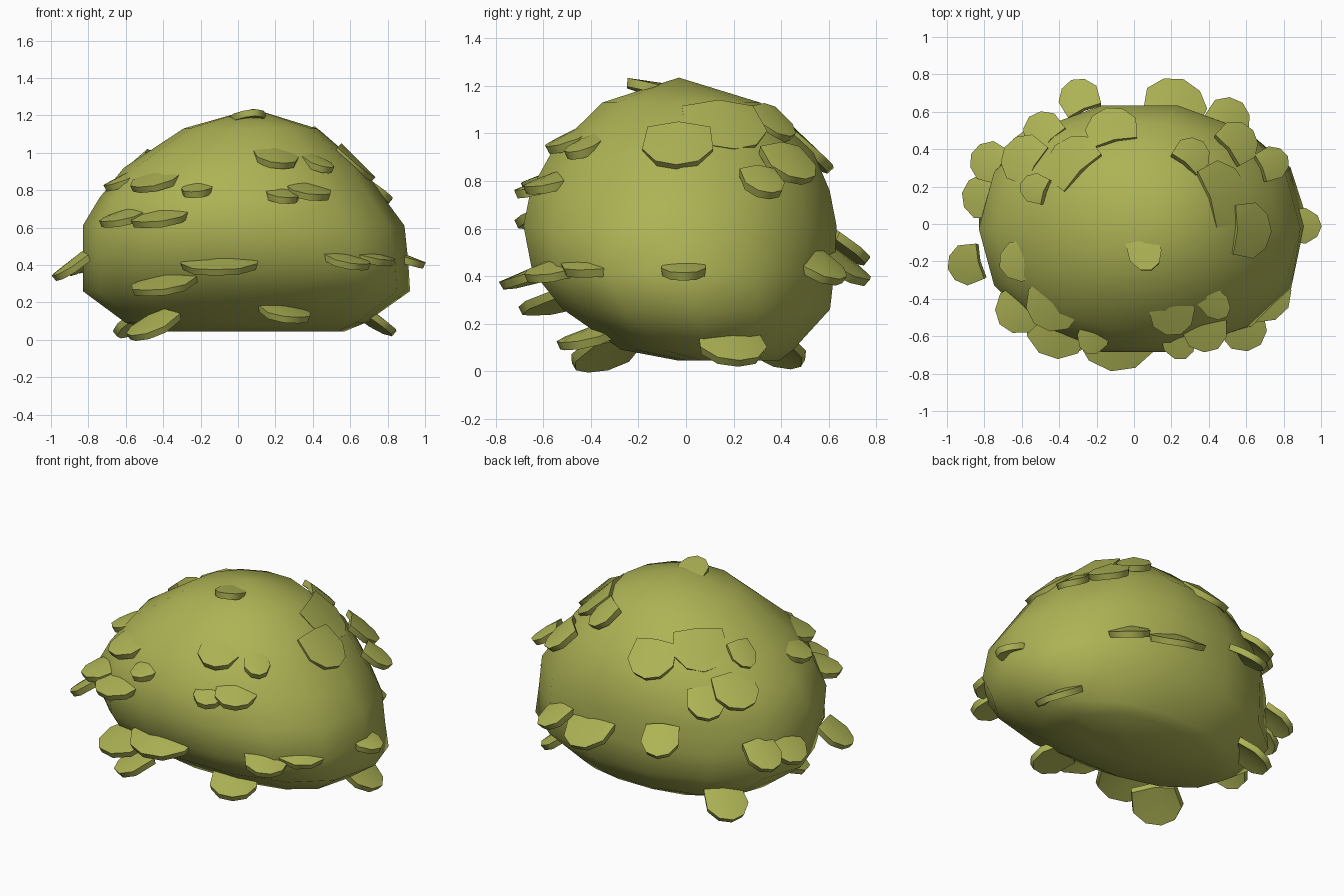
import bpy, bmesh, math
from mathutils import Vector, Matrix
from mathutils.bvhtree import BVHTree

if "Cube" in bpy.data.objects:
    bpy.data.objects.remove(bpy.data.objects["Cube"])

green = bpy.data.materials.new("olive green")
green.diffuse_color = (0.42, 0.45, 0.09, 1)
green.use_nodes = True
green.node_tree.nodes["Principled BSDF"].inputs["Base Color"].default_value = green.diffuse_color


def finish(bm, name, angle):
    bmesh.ops.recalc_face_normals(bm, faces=bm.faces)
    me = bpy.data.meshes.new(name)
    bm.to_mesh(me)
    bm.free()
    me.materials.append(green)
    me.shade_smooth()
    me.set_sharp_from_angle(angle=math.radians(angle))
    ob = bpy.data.objects.new(name, me)
    bpy.context.collection.objects.link(ob)


# Bush body: lofted low-poly rings (z, x min, x max, y min, y max)
rings = [(0.045, -0.42, 0.57, -0.04, 0.40), (0.09, -0.60, 0.68, -0.28, 0.46),
         (0.26, -0.83, 0.92, -0.53, 0.62), (0.42, -0.83, 0.91, -0.66, 0.64),
         (0.61, -0.83, 0.89, -0.70, 0.65), (0.76, -0.74, 0.78, -0.67, 0.62),
         (0.92, -0.61, 0.67, -0.58, 0.55), (1.13, -0.29, 0.42, -0.36, 0.32)]
N = 14


def ring_point(a, z, x0, x1, y0, y1):
    c, s = math.cos(a), math.sin(a)
    # the lower front right corner is fuller
    e = 0.8 if (z < 0.5 and c > 0 and s < 0) else 0.96
    c, s = (math.copysign(abs(t) ** e, t) for t in (c, s))
    return ((x0 + x1) / 2 + (x1 - x0) / 2 * c, (y0 + y1) / 2 + (y1 - y0) / 2 * s, z)


bm = bmesh.new()
loops = [[bm.verts.new(ring_point(2 * math.pi * i / N, *r)) for i in range(N)] for r in rings]
for lo, hi in zip(loops, loops[1:]):
    for i in range(N):
        j = (i + 1) % N
        bm.faces.new((lo[i], lo[j], hi[j], hi[i]))
bm.faces.new(loops[0][::-1])
top = bm.verts.new((0.08, -0.03, 1.235))
for i in range(N):
    bm.faces.new((loops[-1][i], loops[-1][(i + 1) % N], top))
bm.normal_update()
surface = BVHTree.FromBMesh(bm)
finish(bm, "bush_body", 70)

# Leaf placements: x, y, z, width
front_leaves = [
    (-0.48, -0.36, 0.09, .30), (-0.42, -0.56, 0.32, .36), (-0.10, -0.64, 0.44, .42),
    (0.27, -0.43, 0.16, .27), (0.60, -0.57, 0.44, .25), (0.72, -0.39, 0.47, .30),
    (0.91, -0.01, 0.44, .19), (-0.63, -0.47, 0.67, .26), (-0.43, -0.58, 0.68, .34),
    (-0.42, -0.42, 0.84, .30), (-0.62, -0.20, 0.86, .22), (-0.20, -0.56, 0.78, .17),
    (0.20, -0.47, 0.96, .24), (0.42, -0.42, 0.92, .15), (0.24, -0.63, 0.78, .18),
    (0.39, -0.58, 0.81, .24), (0.06, -0.16, 1.21, .18)]
back_leaves = [
    (0.75, 0.20, 0.12, .29), (0.62, -0.03, 0.93, .30), (0.50, 0.17, 1.03, .36),
    (0.57, 0.45, 0.88, .24), (0.75, 0.33, 0.80, .18), (0.32, 0.38, 1.05, .20),
    (-0.83, 0.15, 0.43, .24), (-0.79, 0.34, 0.44, .22), (-0.57, 0.40, 0.10, .25),
    (-0.35, 0.35, 0.98, .32), (-0.12, 0.52, 0.92, .28), (-0.52, 0.19, 0.92, .16),
    (-0.61, 0.36, 0.80, .27), (-0.50, 0.51, 0.75, .22), (-0.30, 0.69, 0.53, .22),
    (0.23, 0.67, 0.47, .34), (0.52, 0.58, 0.45, .24), (-0.91, -0.22, 0.40, .22)]

# Leaf outline: u points outward, v runs across
outline = [(-.5, .44), (.05, .5), (.38, .3), (.5, 0)]
left = [(u, -v) for u, v in outline[:3]]


def add_leaf(bm, x, y, z, w, tilt):
    yaw = math.atan2(y, x)
    p = Vector((x, y, z))
    # upper leaves are half sunk into the body
    if 0.6 < z < 1.2:
        co, nor, _, _ = surface.find_nearest(p)
        p += nor * max(0, 0.012 - (p - co).dot(nor))
    m = (Matrix.Translation(p) @ Matrix.Rotation(yaw, 4, 'Z')
         @ Matrix.Rotation(tilt, 4, 'Y'))
    rim = outline + left[::-1]
    length = w * 0.55 + 0.09
    up, down = [], []
    for u, v in rim:
        h = -0.4 * w * v * v - 0.2 * w * max(u, 0)
        up.append(bm.verts.new(m @ Vector((u * length, v * w, h + 0.018))))
        down.append(bm.verts.new(m @ Vector((u * length * .94, v * w * .94, h - 0.018))))
    mid_up = bm.verts.new(m @ Vector((-.5 * length, 0, 0.022)))
    mid_dn = bm.verts.new(m @ Vector((-.47 * length, 0, -0.014)))
    n = len(rim)
    for i in range(n - 1):
        bm.faces.new((up[i], up[i + 1], mid_up))
        bm.faces.new((down[i + 1], down[i], mid_dn))
        bm.faces.new((up[i], down[i], down[i + 1], up[i + 1]))
    bm.faces.new((up[-1], down[-1], mid_dn, mid_up))
    bm.faces.new((mid_up, mid_dn, down[0], up[0]))


for name, leaves, tilt in (("front_leaves", front_leaves, 0.26), ("back_leaves", back_leaves, 0.55)):
    bm = bmesh.new()
    for x, y, z, w in leaves:
        lean = tilt + (0.2 if z < 0.1 else 0.1 if 0.81 < z < 1.2 else 0)
        add_leaf(bm, x, y, z, w, -0.25 if z > 1.2 else lean)
    finish(bm, name, 55)
